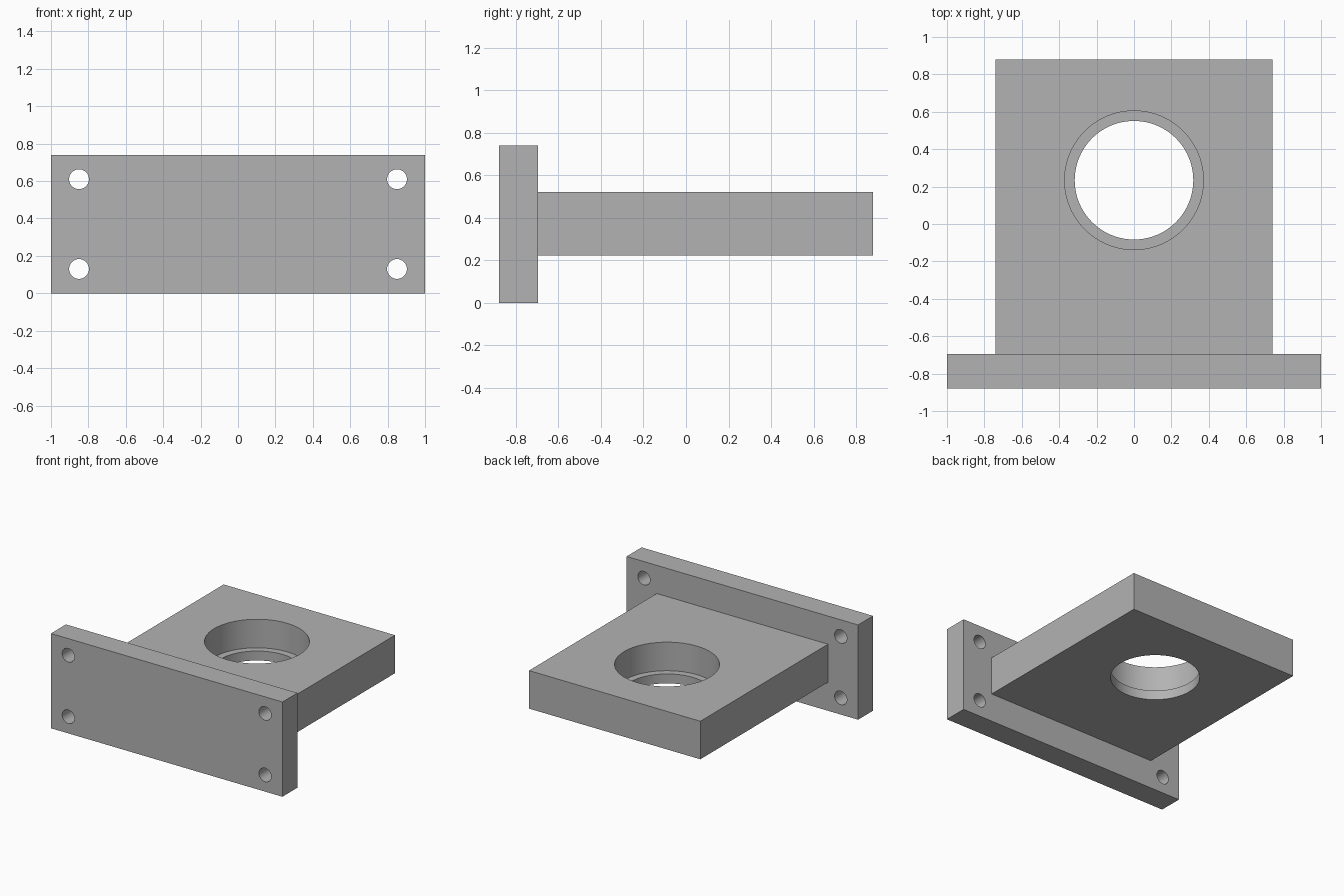
import bpy, math
from mathutils import Vector

cube = bpy.data.objects.get("Cube")
if cube:
    bpy.data.objects.remove(cube, do_unlink=True)

grey = bpy.data.materials.new("plain grey")
grey.use_nodes = True
colour = (0.45, 0.45, 0.45, 1)
grey.diffuse_color = colour
grey.node_tree.nodes["Principled BSDF"].inputs["Base Color"].default_value = colour


def block(name, low, high):
    """Box between two opposite corners."""
    low, high = Vector(low), Vector(high)
    bpy.ops.mesh.primitive_cube_add(size=1, location=(low + high) / 2)
    ob = bpy.context.object
    ob.name = name
    ob.scale = high - low
    bpy.ops.object.transform_apply(location=False, rotation=False, scale=True)
    ob.data.materials.append(grey)
    return ob


def drill(target, centre, radius, depth, rotation=(0, 0, 0), sides=96):
    """Cut a round hole and discard the cutter."""
    bpy.ops.mesh.primitive_cylinder_add(vertices=sides, radius=radius, depth=depth,
                                        location=centre, rotation=rotation)
    cutter = bpy.context.object
    cutter.name = "hole_cutter"
    cutter.hide_render = True
    cutter.data.materials.append(grey)
    mod = target.modifiers.new("hole", "BOOLEAN")
    mod.operation = "DIFFERENCE"
    mod.solver = "EXACT"
    mod.object = cutter
    bpy.context.view_layer.objects.active = target
    bpy.ops.object.modifier_apply(modifier=mod.name)
    bpy.data.objects.remove(cutter, do_unlink=True)


# Upright mounting plate with a bolt hole near each corner
FRONT, JOINT, BACK = -0.88, -0.695, 0.88
plate = block("mounting_plate", (-1, FRONT, 0), (1, JOINT, 0.74))
for x in (-0.85, 0.85):
    for z in (0.13, 0.61):
        drill(plate, (x, (FRONT + JOINT) / 2, z), 0.053, 0.4,
              (math.pi / 2, 0, 0), sides=48)

# Horizontal slab with a stepped bore: wide seat above a narrower through hole
BOTTOM, TOP, LEDGE = 0.223, 0.52, 0.297
slab = block("bearing_slab", (-0.74, JOINT, BOTTOM), (0.74, BACK, TOP))
drill(slab, (0, 0.234, LEDGE + 0.25), 0.371, 0.5)
drill(slab, (0, 0.234, BOTTOM), 0.317, 0.5)

# Smooth bores, sharp edges
for ob in (plate, slab):
    bpy.ops.object.select_all(action="DESELECT")
    ob.select_set(True)
    bpy.context.view_layer.objects.active = ob
    bpy.ops.object.shade_smooth_by_angle(angle=math.radians(30))
